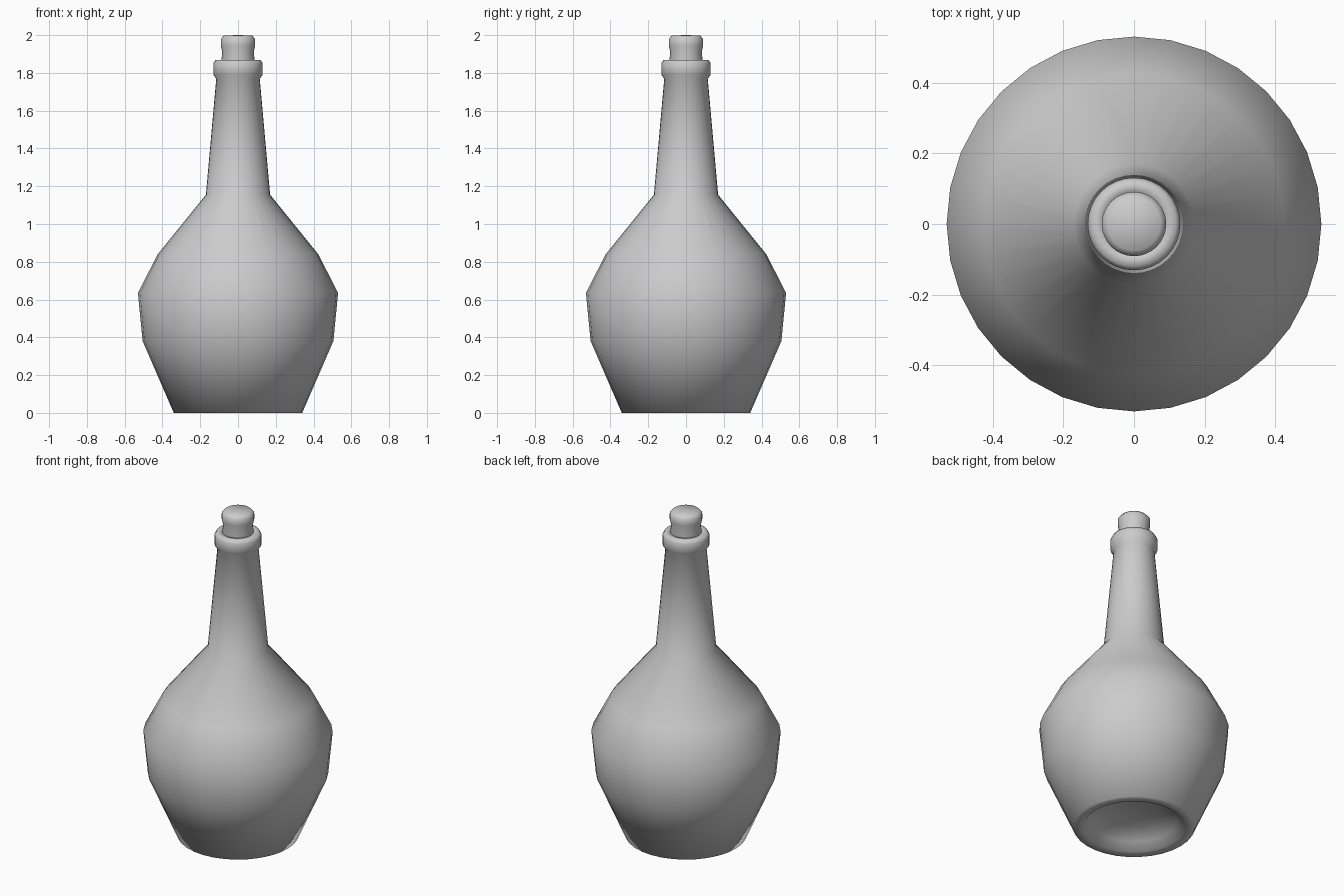
import bpy, bmesh, math

if "Cube" in bpy.data.objects:
    bpy.data.objects.remove(bpy.data.objects["Cube"])

SEGMENTS = 32


def lathe(name, profile):
    """Revolve (radius, z) points around z; radius 0 makes a pole."""
    bm = bmesh.new()
    rings = []
    for r, z in profile:
        if r == 0:
            rings.append([bm.verts.new((0, 0, z))])
        else:
            rings.append([bm.verts.new((r * math.cos(2 * math.pi * i / SEGMENTS),
                                        r * math.sin(2 * math.pi * i / SEGMENTS), z))
                          for i in range(SEGMENTS)])
    for a, b in zip(rings, rings[1:]):
        for i in range(SEGMENTS):
            j = (i + 1) % SEGMENTS
            quad = [a[i % len(a)], a[j % len(a)], b[j % len(b)], b[i % len(b)]]
            bm.faces.new(list(dict.fromkeys(quad)))
    bmesh.ops.recalc_face_normals(bm, faces=bm.faces)
    for f in bm.faces:
        f.smooth = True
    mesh = bpy.data.meshes.new(name)
    bm.to_mesh(mesh)
    bm.free()
    obj = bpy.data.objects.new(name, mesh)
    bpy.context.collection.objects.link(obj)
    return obj


# Bottle: recessed base, faceted belly, tapering neck and rolled lip
lathe("bottle", [
    (0, 0.10), (0.15, 0.085), (0.245, 0.045), (0.285, 0), (0.34, 0.0),
    (0.505, 0.38), (0.53, 0.635), (0.425, 0.84), (0.17, 1.155),
    (0.115, 1.77), (0.131, 1.79), (0.131, 1.85), (0.12, 1.868),
    (0.085, 1.868), (0.08, 1.80), (0, 1.80),
])

# Stopper: waisted plug with a rounded cap
lathe("stopper", [
    (0, 1.81), (0.08, 1.81), (0.088, 1.868), (0.083, 1.91), (0.091, 1.945),
    (0.091, 1.98), (0.075, 1.998), (0, 2.0),
])
